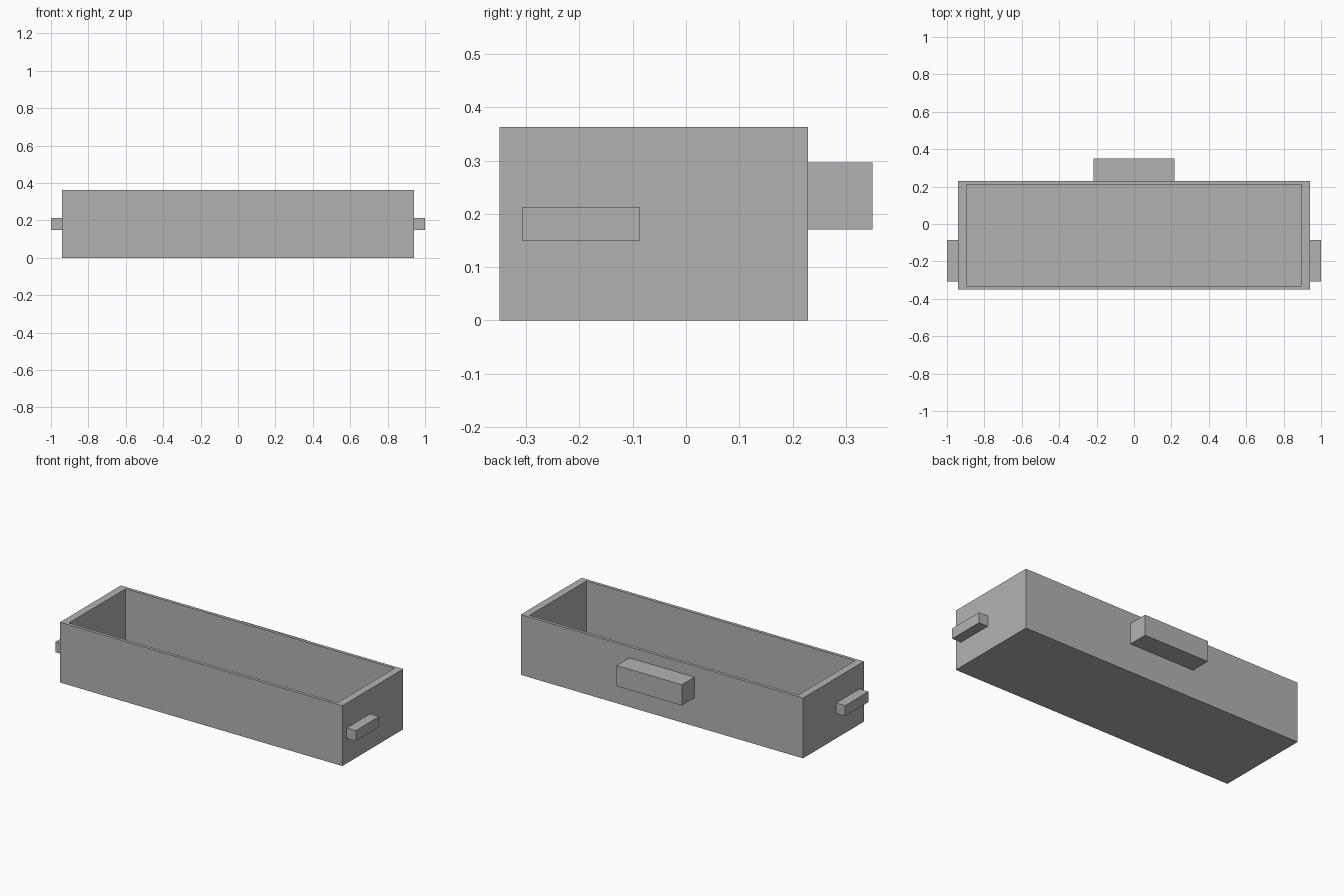
import bpy
import bmesh
from mathutils import Vector

if "Cube" in bpy.data.objects:
    bpy.data.objects.remove(bpy.data.objects["Cube"], do_unlink=True)

# Single plain grey material
grey = bpy.data.materials.new("plain_grey")
grey.use_nodes = True
colour = (0.45, 0.45, 0.45, 1)
grey.diffuse_color = colour
grey.node_tree.nodes["Principled BSDF"].inputs["Base Color"].default_value = colour


def box_mesh(low, high):
    """Axis-aligned box between two corners."""
    low, high = Vector(low), Vector(high)
    bm = bmesh.new()
    bmesh.ops.create_cube(bm, size=1)
    for v in bm.verts:
        v.co = (low + high) / 2 + v.co * (high - low)
    return bm


def add_part(name, bm):
    mesh = bpy.data.meshes.new(name)
    bm.to_mesh(mesh)
    bm.free()
    mesh.materials.append(grey)
    obj = bpy.data.objects.new(name, mesh)
    bpy.context.collection.objects.link(obj)
    return obj


# Open tray: the top is inset to the rim, then pushed down to the floor
half_width, front, back, height = 0.94, -0.35, 0.229, 0.363
rim_x, rim_y, floor = 0.045, 0.027, 0.03
bm = box_mesh((-half_width, front, 0), (half_width, back, height))
top = max(bm.faces, key=lambda f: f.calc_center_median().z)
bmesh.ops.inset_individual(bm, faces=[top], thickness=rim_y)
for v in top.verts:
    v.co.x = (half_width - rim_x) * (1 if v.co.x > 0 else -1)
well = bmesh.ops.extrude_discrete_faces(bm, faces=[top])["faces"][0]
for v in well.verts:
    v.co.z = floor
add_part("tray", bm)

# Side grips, mirrored left and right
for side, name in ((1, "left_grip"), (-1, "right_grip")):
    inner, outer = sorted((side * half_width, side * 1.0))
    add_part(name, box_mesh((inner, -0.308, 0.15), (outer, -0.086, 0.213)))

# Block on the back wall
add_part("back_block", box_mesh((-0.217, back, 0.171), (0.217, 0.35, 0.296)))
